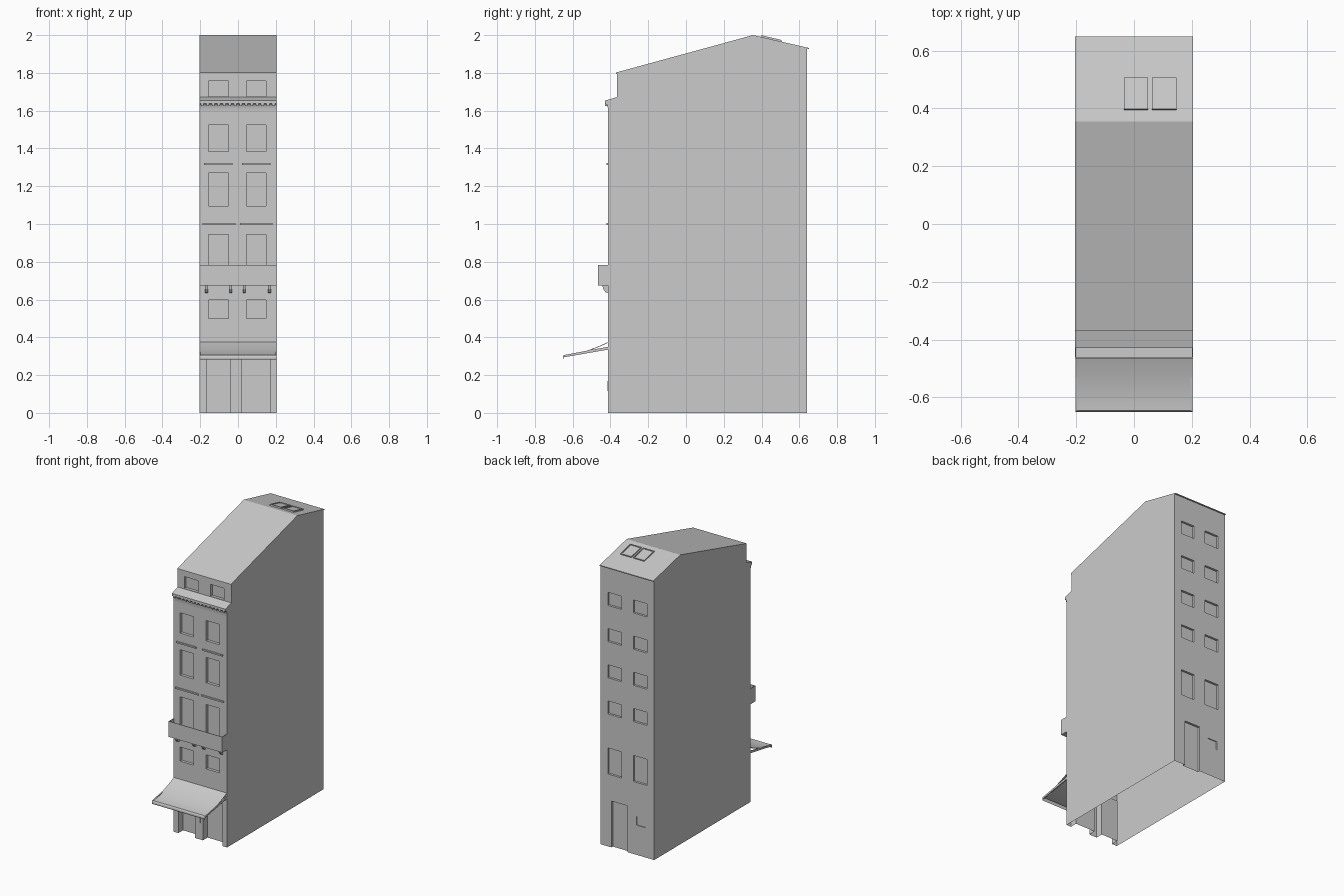
import bpy, bmesh, math
from mathutils import Matrix, Vector

if "Cube" in bpy.data.objects:
    bpy.data.objects.remove(bpy.data.objects["Cube"])

HALF, FRONT, BACK = 0.205, -0.412, 0.64

plaster = bpy.data.materials.new("plaster_grey")
plaster.use_nodes = True
plaster.diffuse_color = (0.6, 0.6, 0.6, 1)
plaster.node_tree.nodes["Principled BSDF"].inputs["Base Color"].default_value = (0.6, 0.6, 0.6, 1)


def finish(name, bm):
    bmesh.ops.recalc_face_normals(bm, faces=bm.faces)
    mesh = bpy.data.meshes.new(name)
    bm.to_mesh(mesh)
    bm.free()
    mesh.materials.append(plaster)
    obj = bpy.data.objects.new(name, mesh)
    bpy.context.scene.collection.objects.link(obj)
    return obj


def add_box(bm, x, y, z):
    """Add a box given its (min, max) range on each axis."""
    size = Vector((x[1] - x[0], y[1] - y[0], z[1] - z[0]))
    centre = Vector((sum(x), sum(y), sum(z))) / 2
    matrix = Matrix.Translation(centre) @ Matrix.Diagonal(size.to_4d())
    bmesh.ops.create_cube(bm, size=1, matrix=matrix)


def boxes(name, ranges):
    bm = bmesh.new()
    for r in ranges:
        add_box(bm, *r)
    return finish(name, bm)


def extrude_x(name, profile, x):
    """Extrude a closed (y, z) outline between two x positions."""
    bm = bmesh.new()
    face = bm.faces.new([bm.verts.new((x[0], py, pz)) for py, pz in profile])
    new = bmesh.ops.extrude_face_region(bm, geom=[face])["geom"]
    bmesh.ops.translate(bm, vec=(x[1] - x[0], 0, 0),
                        verts=[v for v in new if isinstance(v, bmesh.types.BMVert)])
    return finish(name, bm)


# House shell with attic set back behind the cornice
house = extrude_x("house", [(FRONT, 0), (BACK, 0), (BACK, 1.93), (0.355, 1.998),
                            (-0.365, 1.798), (-0.365, 1.66), (FRONT, 1.64)], (-HALF, HALF))

# Window, door and shop recesses
columns = [(-0.155, -0.05), (0.045, 0.147)]
front_rows = [(0.5, 0.597), (0.68, 0.945), (1.095, 1.27), (1.385, 1.525)]
back_rows = [(0.5, 0.68)] + [(0.915 + 0.25 * i, 1.005 + 0.25 * i) for i in range(4)]
cuts = []
for col in columns:
    cuts += [(col, (FRONT - 0.1, FRONT + 0.02), row) for row in front_rows]
    cuts.append((col, (-0.5, -0.345), (1.675, 1.757)))
for col in [(-0.15, -0.045), (0.045, 0.15)]:
    cuts += [(col, (BACK - 0.015, 0.8), row) for row in back_rows]
cuts.append(((0, 0.122), (BACK - 0.015, 0.8), (-0.1, 0.32)))
cuts.append(((-0.14, -0.068), (BACK - 0.006, 0.8), (0.205, 0.265)))
cuts += [(x, (-0.6, FRONT + 0.05), (-0.1, 0.29)) for x in [(-0.167, -0.04), (0.02, 0.17)]]
cutter = boxes("recess_cutter", cuts)
cutter.hide_render = True

mod = house.modifiers.new("recesses", "BOOLEAN")
mod.operation, mod.solver, mod.object = "DIFFERENCE", "EXACT", cutter
bpy.context.view_layer.update()
evaluated = house.evaluated_get(bpy.context.evaluated_depsgraph_get())
carved = bpy.data.meshes.new_from_object(evaluated)
house.modifiers.clear()
house.data = carved
bpy.data.objects.remove(cutter)

# Open underside
bm = bmesh.new()
bm.from_mesh(carved)
floor = [f for f in bm.faces if all(abs(v.co.z) < 1e-4 for v in f.verts)]
bmesh.ops.delete(bm, geom=floor, context="FACES")
bm.to_mesh(carved)
bm.free()

# Thin roof covering with small eaves
extrude_x("roof", [(-0.37, 1.794), (0.355, 1.996), (0.65, 1.926),
                   (0.65, 1.932), (0.355, 2.0), (-0.37, 1.802)], (-HALF, HALF))

# Cornice with cove and dentils
cove = [(FRONT - 0.012 * (1 - math.cos(t * math.pi / 8)), 1.595 + 0.04 * math.sin(t * math.pi / 8))
        for t in range(5)]
cornice = extrude_x("cornice", cove + [(-0.43, 1.637), (-0.43, 1.653), (-0.365, 1.672),
                                       (-0.365, 1.66), (FRONT, 1.64)], (-HALF, HALF))
boxes("dentils", [((x - 0.007, x + 0.007), (-0.43, FRONT), (1.626, 1.637))
                  for x in [-0.189 + 0.029 * i for i in range(14)]])

# Sill bands
boxes("sills", [(x, (FRONT - 0.008, FRONT + 0.001), (z, z + 0.01)) for x, z in
                [((-0.18, -0.03), 1.313), ((0.02, 0.172), 1.313),
                 ((-0.187, -0.012), 0.995), ((0.01, 0.182), 0.995)]])

# Balcony tray and its brackets
wall = 0.004
boxes("balcony", [((-HALF, HALF), (-0.465, FRONT), (0.675, 0.681)),
                  ((-HALF, HALF), (-0.465, -0.465 + wall), (0.675, 0.783)),
                  ((-HALF, -HALF + wall), (-0.465, FRONT), (0.675, 0.783)),
                  ((HALF - wall, HALF), (-0.465, FRONT), (0.675, 0.783))])
for i, x in enumerate((-0.167, -0.038, 0.034, 0.167)):
    extrude_x(f"balcony_bracket_{i + 1}",
              [(FRONT, 0.677), (-0.443, 0.677), (-0.438, 0.655), (-0.425, 0.638), (FRONT, 0.635)],
              (x - 0.007, x + 0.007))

# Curved awning sheet with a short hanging front edge
steps = 10
top = []
for i in range(steps + 1):
    t = i / steps
    top.append((FRONT - 0.233 * t, 0.306 + 0.069 * (1 - t) ** 1.6))
top += [(-0.65, 0.3), (-0.651, 0.286)]
under = [(y + 0.002, z - 0.003) for y, z in reversed(top)]
awning = extrude_x("awning", top + under, (-0.203, 0.203))
awning.select_set(True)
cornice.select_set(True)
bpy.context.view_layer.objects.active = awning
bpy.ops.object.shade_smooth_by_angle(angle=math.radians(40))

# Awning arms and wall brackets
for name, x in (("right", -0.199), ("left", 0.199)):
    extrude_x(f"awning_arm_{name}", [(FRONT, 0.335), (FRONT, 0.35), (-0.648, 0.306), (-0.648, 0.294)],
              (x - 0.004, x + 0.004))

# Small plate on the middle shop pillar
boxes("pillar_plate", [((-0.02, 0.002), (FRONT - 0.004, FRONT + 0.001), (0.115, 0.17))])

# Two framed skylights lying on the rear slope
tilt = Matrix.Rotation(math.atan2(-0.068, 0.295), 4, "X")
for i, x in enumerate((0.007, 0.105)):
    bm = bmesh.new()
    w, d, f = 0.042, 0.056, 0.006
    for s in (-1, 1):
        add_box(bm, sorted((s * w, s * (w - f))), (-d, d), (-0.003, 0.009))
        add_box(bm, (-w + f, w - f), sorted((s * d, s * (d - f))), (-0.003, 0.009))
    add_box(bm, (-w + f, w - f), (-d + f, d - f), (-0.003, 0.004))
    bm.transform(Matrix.Translation((x, 0.45, 1.978)) @ tilt)
    finish(f"skylight_{i + 1}", bm)
